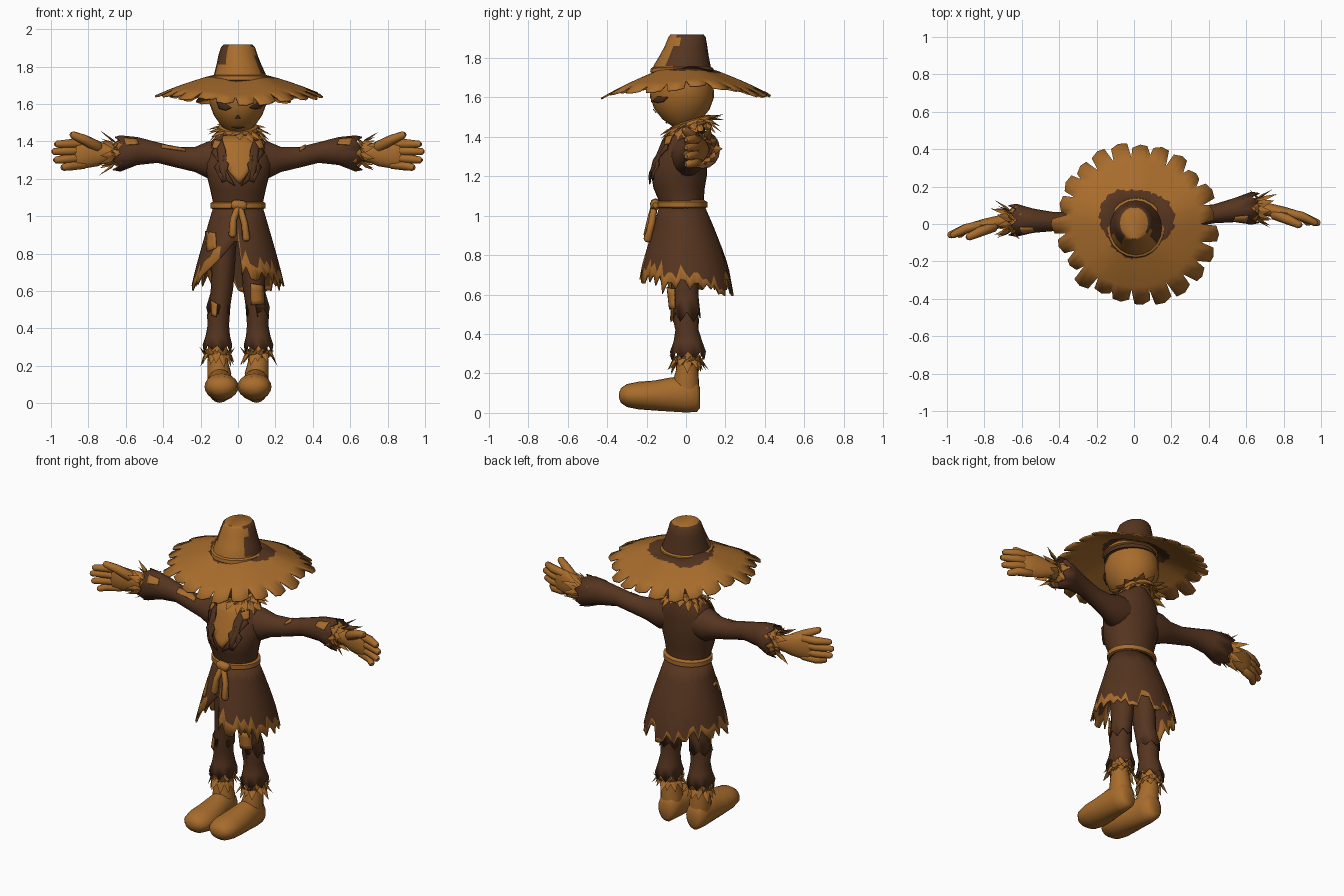
import bpy, bmesh, math, random
from mathutils import Vector

random.seed(4)
if "Cube" in bpy.data.objects:
    bpy.data.objects.remove(bpy.data.objects["Cube"])


def material(name, rgb):
    m = bpy.data.materials.new(name)
    m.use_nodes = True
    m.diffuse_color = (*rgb, 1)
    m.node_tree.nodes["Principled BSDF"].inputs["Base Color"].default_value = (*rgb, 1)
    return m


MATS = [material("dark_brown_cloth", (.092, .035, .014)), material("straw_tan", (.39, .15, .025))]
DARK, TAN = 0, 1


def finish(bm, name, mat=None, rule=None, thick=0, angle=50):
    bmesh.ops.recalc_face_normals(bm, faces=bm.faces)
    for f in bm.faces:
        if mat is not None:
            f.material_index = mat
        if rule:
            f.material_index = rule(f.calc_center_median(), f.normal)
    me = bpy.data.meshes.new(name)
    bm.to_mesh(me)
    bm.free()
    ob = bpy.data.objects.new(name, me)
    bpy.context.collection.objects.link(ob)
    for m in MATS:
        me.materials.append(m)
    if thick:
        mod = ob.modifiers.new("thickness", "SOLIDIFY")
        mod.thickness, mod.offset = thick, 0
    bpy.ops.object.select_all(action="DESELECT")
    ob.select_set(True)
    bpy.context.view_layer.objects.active = ob
    bpy.ops.object.shade_smooth_by_angle(angle=math.radians(angle))


def bridge(bm, rows):
    for a, b in zip(rows, rows[1:]):
        n = len(a)
        for i in range(n):
            j = (i + 1) % n
            bm.faces.new((a[i], a[j], b[j], b[i]))


# Station: position along axis, two centre offsets, two radii
def place(axis, t, u, v):
    return {"z": (u, v, t), "x": (t, v, u), "y": (u, t, v)}[axis]


def tube(name, stations, axis="z", mat=DARK, rule=None, segs=20, jag=0):
    bm, rows = bmesh.new(), []
    for k, (t, u, v, ru, rv) in enumerate(stations):
        row, last = [], k == len(stations) - 1
        way = math.copysign(1, t - stations[0][0])
        for i in range(segs):
            a = math.tau * i / segs
            shift = way * jag * (random.uniform(.4, 1) if i % 2 else -.3) if last else 0
            row.append(bm.verts.new(place(axis, t + shift, u + ru * math.cos(a), v + rv * math.sin(a))))
        rows.append(row)
    bridge(bm, rows)
    bm.faces.new(rows[0])
    if not jag:
        bm.faces.new(rows[-1])
    finish(bm, name, mat, rule, thick=.006 if jag else 0)


def sample(stations, t):
    st = sorted(stations)
    t = min(max(t, st[0][0]), st[-1][0])
    for a, b in zip(st, st[1:]):
        if t <= b[0]:
            k = (t - a[0]) / (b[0] - a[0])
            return [p + (q - p) * k for p, q in zip(a, b)]


# Cloth plate laid over the front of a tube
def patch(name, pts, stations, mat=TAN, axis="z", lift=.006, thick=.004):
    bm = bmesh.new()
    bm.faces.new([bm.verts.new((x, 0, z)) for x, z in pts])
    bmesh.ops.triangulate(bm, faces=bm.faces)
    bmesh.ops.subdivide_edges(bm, edges=bm.edges, cuts=3, use_grid_fill=True)
    for p in bm.verts:
        t, w = (p.co.z, p.co.x) if axis == "z" else (p.co.x, p.co.z)
        _, u, v, ru, rv = sample(stations, t)
        p.co.y = v - rv * math.sqrt(max(0, 1 - ((w - u) / ru) ** 2)) - lift
    finish(bm, name, mat, thick=thick)


# Rounded limb along a path
def limb(name, pts, radii, segs=8):
    bm, rows = bmesh.new(), []
    pts = [Vector(p) for p in pts]
    d0, d1 = (pts[1] - pts[0]).normalized(), (pts[-1] - pts[-2]).normalized()
    path = [pts[0] - d0 * radii[0] * .6] + pts + [pts[-1] + d1 * radii[-1] * .6]
    rad = [radii[0] * .5] + list(radii) + [radii[-1] * .5]
    for k, p in enumerate(path):
        d = path[min(k + 1, len(path) - 1)] - path[max(k - 1, 0)]
        q = d.to_track_quat("Z", "Y")
        rows.append([bm.verts.new(p + q @ Vector((math.cos(a), math.sin(a), 0)) * rad[k])
                     for a in (math.tau * i / segs for i in range(segs))])
    bridge(bm, rows)
    bm.faces.new(rows[0])
    bm.faces.new(rows[-1])
    finish(bm, name, TAN)


# Ring of pointed straw blades
def straw(name, centre, axis, radius, count, length, flare, width=.045):
    bm, q = bmesh.new(), Vector(axis).to_track_quat("Z", "Y")
    for i in range(count):
        a = math.tau * (i + random.uniform(-.25, .25)) / count
        r, side = Vector((math.cos(a), math.sin(a), 0)), Vector((-math.sin(a), math.cos(a), 0))
        f = math.radians(flare + random.uniform(-12, 12))
        d = (Vector((0, 0, math.cos(f))) + r * math.sin(f)) * length * random.uniform(.75, 1.15)
        b, w = r * radius, side * width / 2
        up = d.cross(side).normalized() * width * .15
        ring = [b - w * .8, b + d * .45 + w, b + d, b + d * .45 - w]
        front = [bm.verts.new(Vector(centre) + q @ p) for p in ring]
        mid = [bm.verts.new(Vector(centre) + q @ (b + d * .4 + s * up)) for s in (1, -1)]
        for m in mid:
            for k in range(4):
                bm.faces.new((front[k], front[(k + 1) % 4], m))
    finish(bm, name, TAN, angle=20)


# Hat brim with notched edge and dark stain around the crown
bm, rows, tabs = bmesh.new(), [[] for _ in range(5)], 23
for i in range(tabs):
    size, notch, gap = random.uniform(.405, .45), random.uniform(.34, .38), random.uniform(.12, .28)
    for frac, edge in ((0, notch), (gap, size), (.55, size + .005), (.92, size - .012)):
        a = math.tau * (i + frac) / tabs
        stain = .195 + .018 * math.sin(3 * a + .5) + random.uniform(-.008, .008)
        stain -= .03 * max(0, -math.sin(a)) ** 2
        for row, r in zip(rows, (.1, stain, .27, .335, edge)):
            z = 1.755 - .30 * (r - .1) - .28 * (r - .1) ** 2 + .055 * r * math.cos(2 * a)
            z += .02 * r * math.sin(5 * a)
            row.append(bm.verts.new((.01 + r * math.cos(a), r * math.sin(a), z)))
bridge(bm, rows)
for f in bm.faces:
    f.material_index = DARK if all((v.co.xy - Vector((.01, 0))).length < .24 for v in f.verts) else TAN
finish(bm, "hat_brim", thick=.008)

# Hat crown and band
tube("hat_crown", [(1.70, .01, -.02, .15, .155), (1.76, .01, -.02, .138, .145), (1.81, .005, -.01, .12, .125),
                   (1.86, 0, 0, .105, .108), (1.905, 0, .005, .09, .095), (1.918, 0, .005, .075, .085)],
     rule=lambda c, n: TAN if n.z > .8 or (n.y < -.4 and (c.x > -.05 or c.z < 1.8)) else DARK)
tube("hat_band", [(1.722, .01, -.02, .145, .15), (1.728, .01, -.02, .156, .162),
                  (1.748, .01, -.02, .152, .158), (1.755, .01, -.02, .138, .145)], mat=TAN)

# Sack head with face plates
head = [(1.43, 0, -.01, .02, .02), (1.45, 0, -.015, .05, .05), (1.49, 0, -.02, .095, .10), (1.54, 0, -.02, .13, .14),
        (1.60, 0, -.02, .152, .162), (1.66, 0, -.02, .155, .16), (1.73, 0, -.02, .13, .14)]
tube("head", head, mat=TAN, segs=24)
patch("right_eye", [(-.035, 1.578), (-.075, 1.605), (-.115, 1.615), (-.1, 1.575), (-.065, 1.565)], head, DARK)
patch("left_eye", [(.06, 1.58), (.105, 1.605), (.14, 1.60), (.12, 1.578), (.09, 1.572)], head, DARK)
patch("nose", [(-.016, 1.522), (.014, 1.522), (0, 1.542)], head, DARK)
patch("mouth", [(-.035, 1.476), (0, 1.468), (.035, 1.476), (0, 1.474)], head, DARK)

# Neck rope and straw ruff
bpy.ops.mesh.primitive_torus_add(location=(0, .03, 1.465), rotation=(.3, 0, 0), major_radius=.09,
                                 minor_radius=.022, major_segments=24, minor_segments=8)
rope = bpy.context.object
rope.name = "neck_rope"
rope.data.materials.append(MATS[TAN])
bpy.ops.object.shade_smooth_by_angle()
straw("ruff_lower", (0, .01, 1.46), (0, .3, -1), .10, 17, .10, 38)
straw("ruff_upper", (0, .02, 1.475), (0, .3, -1), .085, 16, .10, 72)

# Jacket body with shirt showing at the chest
torso = [(1.03, 0, -.02, .132, .112), (1.08, 0, -.025, .135, .115), (1.14, 0, -.035, .148, .13),
         (1.21, 0, -.035, .165, .142), (1.28, 0, -.025, .18, .13), (1.34, 0, -.01, .172, .118),
         (1.40, 0, 0, .145, .105), (1.44, 0, .01, .105, .085), (1.48, 0, .02, .06, .06)]
tube("jacket", torso, segs=28)
patch("shirt_front", [(.01, 1.17), (.06, 1.24), (.095, 1.33), (.08, 1.43), (-.08, 1.43),
                      (-.10, 1.33), (-.05, 1.24)], torso, lift=.008)
for s, n in ((-1, "right"), (1, "left")):
    patch(n + "_lapel", [(s * .085, 1.41), (s * .065, 1.35), (s * .085, 1.32), (s * .05, 1.28), (s * .06, 1.24),
                         (s * .015, 1.16), (s * .06, 1.19), (s * .085, 1.18), (s * .08, 1.22), (s * .125, 1.26),
                         (s * .105, 1.29), (s * .14, 1.34), (s * .115, 1.38)], torso, DARK, lift=.015, thick=.008)
    patch(n + "_shoulder_patch", [(s * .09, 1.40), (s * .115, 1.36), (s * .14, 1.365), (s * .125, 1.41)],
          torso, lift=.022)

# Coat skirt with ragged tan hem and front slit
skirt = [(.56, 0, -.005, .262, .25), (.75, 0, -.005, .215, .215), (.9, 0, -.01, .172, .165), (1.05, 0, -.02, .128, .11)]
bm, rows, cols = bmesh.new(), [[] for _ in range(6)], 64
for i in range(cols):
    a = math.tau * i / cols - math.pi / 2
    front, x = max(0, -math.sin(a)), .2 * math.cos(a)
    hem = .635 + .08 * front ** 3 + random.choice((.05, .02, -.01, -.035)) * random.uniform(.7, 1.2)
    if front > .5 and -.17 < x < .012:
        hem = .89 + 1.25 * min(x, -.02)
    band = hem + .055 + .03 * front + random.uniform(-.02, .02) - .035 * max(0, math.sin(a))
    levels = [1.05 + (band - 1.05) * k / 4 for k in range(5)] + [hem]
    for row, z in zip(rows, levels):
        t, u, v, ru, rv = sample(skirt, z)
        row.append(bm.verts.new((u + ru * math.cos(a), v + rv * math.sin(a), z)))
bridge(bm, rows)
hem_verts = set(rows[-1])
for f in bm.faces:
    slit = f.calc_center_median()
    in_slit = slit.y < 0 and -.09 < slit.x < .01
    f.material_index = TAN if hem_verts & set(f.verts) and not in_slit else DARK
finish(bm, "coat_skirt", thick=.008)
patch("skirt_patch_upper", [(-.175, .92), (-.12, .91), (-.115, .83), (-.165, .81)], skirt, lift=.008)

# Rope belt with knot and hanging ends
tube("belt", [(1.035, 0, -.02, .13, .11), (1.043, 0, -.02, .148, .128), (1.07, 0, -.02, .148, .128),
              (1.08, 0, -.02, .13, .11)], mat=TAN, segs=28)
limb("belt_knot", [(-.02, -.155, 1.06), (.03, -.155, 1.055)], (.028, .028))
limb("belt_end_long", [(.01, -.16, 1.05), (.035, -.175, .96), (.045, -.195, .88)], (.018, .018, .022))
limb("belt_end_short", [(0, -.16, 1.05), (-.025, -.18, .98), (-.03, -.195, .90)], (.018, .018, .022))

for s, n, bend in ((-1, "right_", .02), (1, "left_", .085)):
    # Sleeve, straw cuff and hand
    def at(x, y, z):
        return (s * x, y + bend - .06, z)
    sleeve = [(s * x, z, y * bend / .085 if x < .6 else bend, rz, ry) for x, z, y, rz, ry in (
        (.08, 1.31, 0, .09, .085), (.16, 1.30, .01, .096, .08), (.23, 1.303, .025, .064, .062),
        (.33, 1.315, .04, .052, .05), (.43, 1.34, .055, .052, .048), (.54, 1.348, .075, .072, .062),
        (.64, 1.335, .09, .094, .085))]
    tube(n + "sleeve", sleeve, "x", jag=.035, segs=16)
    lo, hi = (.28, .41) if s < 0 else (.33, .36)
    patch(n + "sleeve_patch", [(s * lo, 1.347), (s * hi, 1.365), (s * hi, 1.386), (s * lo, 1.362)],
          sleeve, axis="x", lift=.007)
    patch(n + "cuff_patch", [(s * .53, 1.385), (s * .60, 1.38), (s * .61, 1.42), (s * .54, 1.412)],
          sleeve, axis="x", lift=.007)
    straw(n + "wrist_straw", at(.64, .055, 1.335), (s, 0, 0), .045, 11, .12, 30)
    straw(n + "wrist_straw_back", at(.68, .055, 1.335), (-s, 0, 0), .04, 10, .09, 40)
    tube(n + "palm", [(s * x, z, y + bend - .06, rz, ry) for x, z, y, rz, ry in (
        (.56, 1.335, .06, .035, .035), (.70, 1.335, .055, .048, .036), (.75, 1.335, .045, .068, .036),
        (.81, 1.335, .035, .078, .032), (.86, 1.332, .025, .074, .026), (.88, 1.33, .022, .055, .014))],
        "x", mat=TAN, segs=14)
    for k, (tip, z) in enumerate(((.97, 1.385), (.985, 1.345), (.975, 1.30), (.935, 1.26))):
        base = 1.388 - .037 * k
        limb(n + "finger_%d" % (k + 1), [at(.82, .035, base), at(.90, .015, (base + z) / 2), at(tip, -.02, z)],
             (.024, .025, .018))
    limb(n + "thumb", [at(.75, .03, 1.37), at(.82, .0, 1.408), at(.885, -.03, 1.435)], (.032, .027, .02))

    # Trouser leg, ankle straw and boot
    leg = [(z, s * x, y, rx, ry) for z, x, y, rx, ry in (
        (.98, .062, -.01, .06, .08), (.75, .078, -.01, .06, .075), (.62, .085, -.005, .057, .065),
        (.52, .097, 0, .053, .06), (.47, .105, 0, .058, .062), (.42, .105, .005, .054, .056),
        (.36, .108, .01, .062, .07), (.30, .11, .01, .076, .088))]
    tube(n + "trouser_leg", leg, jag=.035, segs=16)
    tube(n + "knee_rag", [(.60, s * .09, 0, .052, .06), (.50, s * .105, .005, .062, .067)], jag=.04, segs=12)
    straw(n + "ankle_straw", (s * .11, .005, .29), (0, 0, -1), .052, 12, .095, 30)
    straw(n + "ankle_straw_up", (s * .11, .005, .24), (0, 0, 1), .05, 11, .07, 32)
    tube(n + "boot_shaft", [(.34, s * .11, .005, .045, .045), (.22, s * .108, .005, .055, .055),
                            (.16, s * .10, 0, .064, .066), (.08, s * .10, 0, .06, .066)], mat=TAN)
    tube(n + "boot_foot", [(y, s * x, z, rx, rz) for y, x, z, rx, rz in (
        (.072, .098, .075, .035, .05), (.055, .098, .085, .058, .08), (0, .098, .095, .068, .093),
        (-.08, .094, .093, .076, .086), (-.16, .09, .088, .087, .076), (-.24, .088, .088, .091, .07),
        (-.30, .088, .088, .08, .058), (-.33, .088, .088, .053, .038), (-.34, .088, .088, .02, .012))],
        "y", mat=TAN)
    if s > 0:
        patch("knee_patch", [(.068, .64), (.135, .63), (.14, .53), (.07, .525)], leg, lift=.022, thick=.009)
    else:
        patch("shin_patch", [(-.145, .55), (-.11, .53), (-.115, .46), (-.14, .47)], leg, lift=.018)
